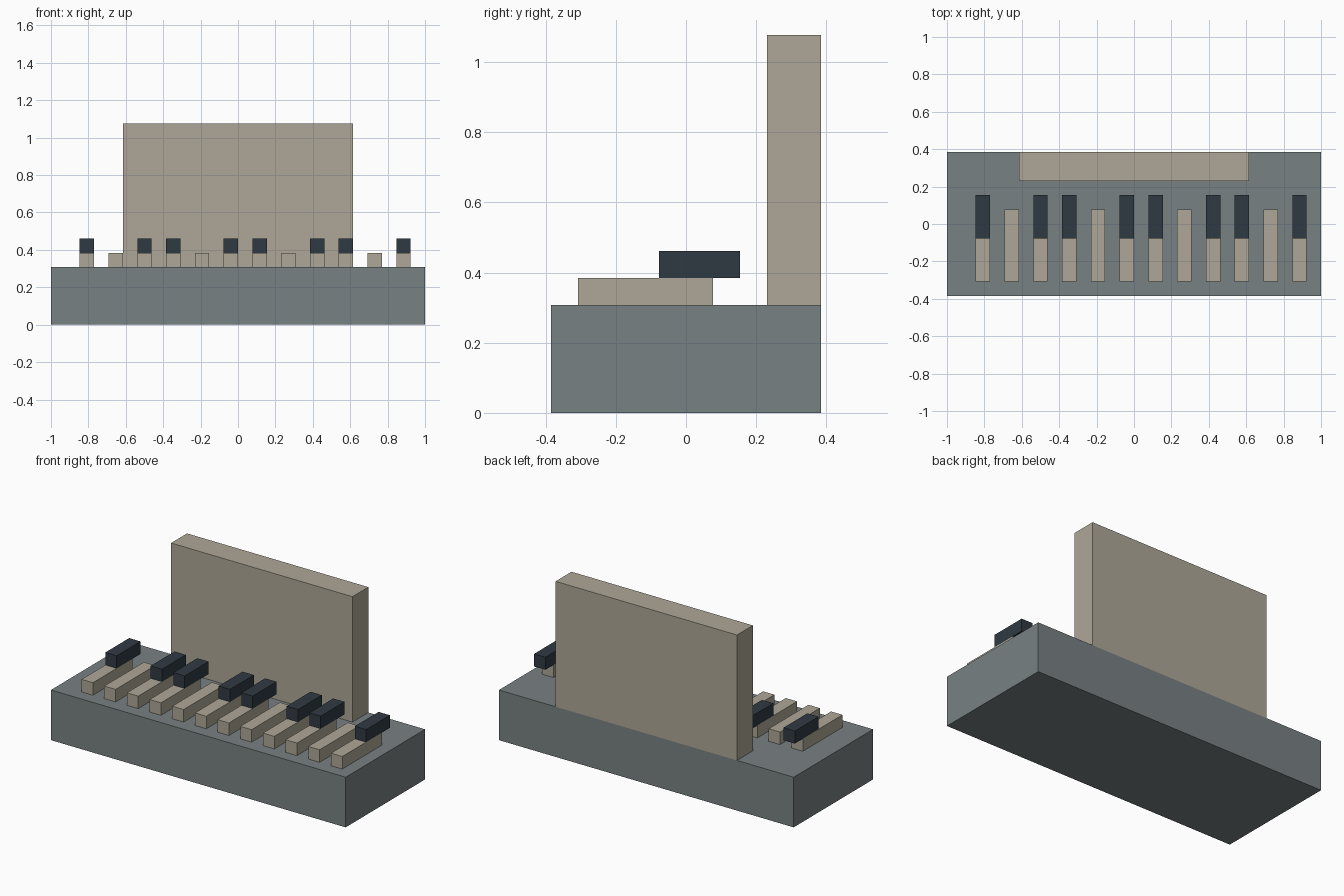
import bpy

if "Cube" in bpy.data.objects:
    bpy.data.objects.remove(bpy.data.objects["Cube"])

U = 2 / 26  # the model sits on a regular module: 26 modules wide


def material(name, rgb):
    m = bpy.data.materials.new(name)
    m.diffuse_color = (*rgb, 1)
    m.use_nodes = True
    m.node_tree.nodes["Principled BSDF"].inputs["Base Color"].default_value = m.diffuse_color
    return m


def box(name, x, y, z, mat):
    """Box from (min, max) ranges given in modules."""
    bpy.ops.mesh.primitive_cube_add(size=1)
    ob = bpy.context.object
    ob.name = name
    ranges = (x, y, z)
    for v in ob.data.vertices:
        v.co = [(r[1] if c > 0 else r[0]) * U for c, r in zip(v.co, ranges)]
    ob.data.materials.append(mat)
    return ob


grey = material("slate_grey", (0.19, 0.22, 0.225))
beige = material("beige", (0.42, 0.39, 0.31))
dark = material("dark_blue_grey", (0.03, 0.042, 0.055))

# Base slab and upright panel at the back
box("base", (-13, 13), (-5, 5), (0, 4), grey)
box("back_panel", (-8, 8), (3, 5), (4, 14), beige)

# Row of keys; every third one, from the second, has no dark key on top
for i in range(12):
    x = (-11 + 2 * i, -10 + 2 * i)
    box(f"light_key_{i + 1}", x, (-4, 1), (4, 5), beige)
    if i % 3 != 1:
        box(f"dark_key_{i + 1}", x, (-1, 2), (5, 6), dark)
